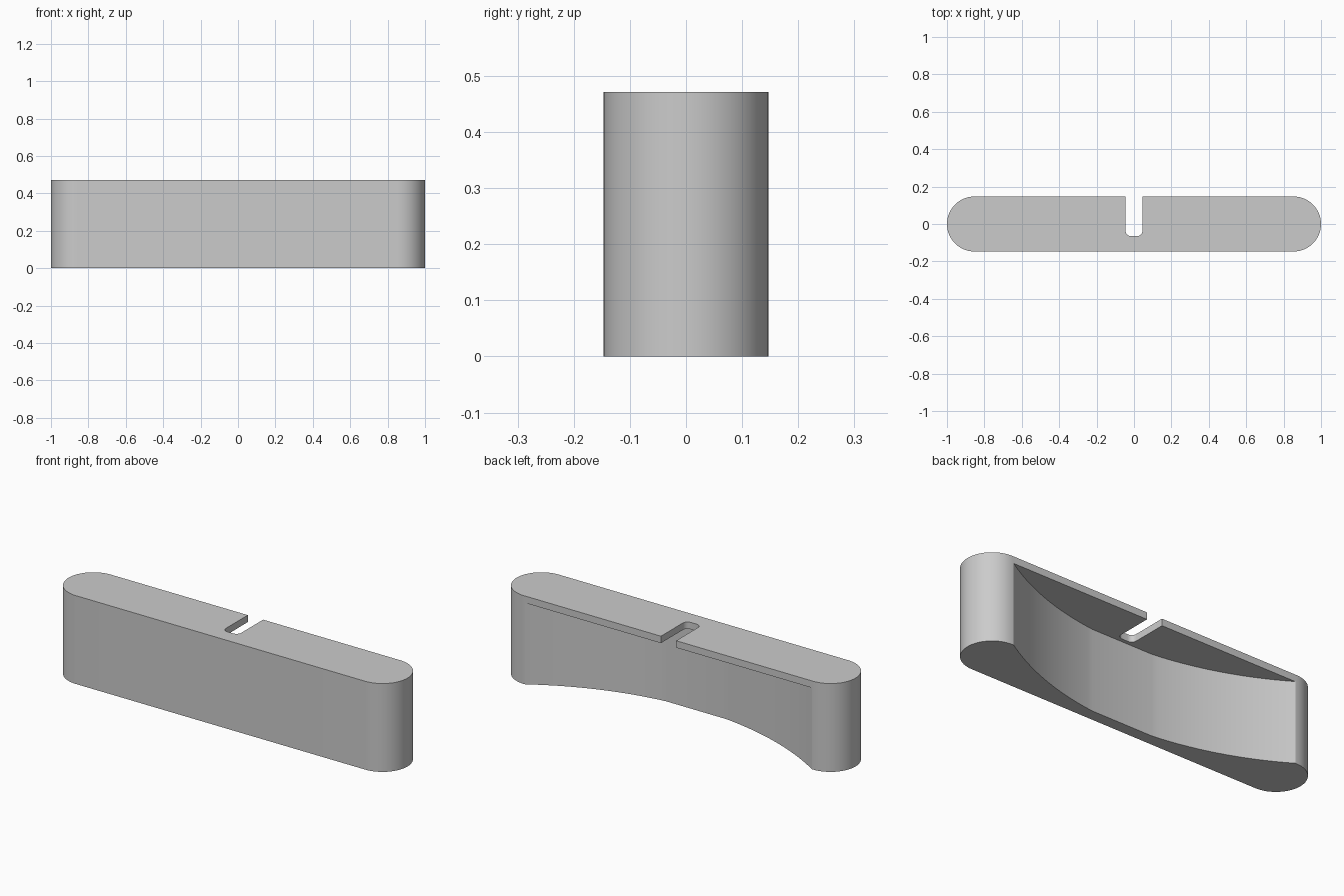
import bpy
import bmesh
from math import sin, cos, pi, sqrt

cube = bpy.data.objects.get("Cube")
if cube:
    bpy.data.objects.remove(cube, do_unlink=True)

HEIGHT = 0.471
HALF_DEPTH = 0.147
CAP_X = 1 - HALF_DEPTH
SHELF_Z = 0.434

grey = bpy.data.materials.new("plain grey")
grey.use_nodes = True
colour = (0.6, 0.6, 0.6, 1)
grey.diffuse_color = colour
grey.node_tree.nodes["Principled BSDF"].inputs["Base Color"].default_value = colour


def arc(cx, cy, r, start, end, steps):
    """Points along a circular arc, angles in radians."""
    angles = [start + (end - start) * i / steps for i in range(steps + 1)]
    return [(cx + r * cos(a), cy + r * sin(a)) for a in angles]


def prism(name, outline, z0, z1):
    """Extrude a flat outline upward into a solid."""
    bm = bmesh.new()
    base = bm.faces.new([bm.verts.new((x, y, z0)) for x, y in outline])
    top = bmesh.ops.extrude_face_region(bm, geom=[base])["geom"]
    verts = [v for v in top if isinstance(v, bmesh.types.BMVert)]
    bmesh.ops.translate(bm, verts=verts, vec=(0, 0, z1 - z0))
    bmesh.ops.recalc_face_normals(bm, faces=bm.faces)
    mesh = bpy.data.meshes.new(name)
    bm.to_mesh(mesh)
    bm.free()
    mesh.materials.append(grey)
    obj = bpy.data.objects.new(name, mesh)
    bpy.context.collection.objects.link(obj)
    return obj


# Round-ended main block
body = prism("body",
             arc(CAP_X, 0, HALF_DEPTH, -pi / 2, pi / 2, 32)
             + arc(-CAP_X, 0, HALF_DEPTH, pi / 2, 3 * pi / 2, 32),
             0, HEIGHT)

# Curved hollow in the back with a flat middle, under the top shelf
radius, centre_y, flat_y, reach = 1.6, 1.505, -0.085, 0.85
flat_x = sqrt(radius ** 2 - (centre_y - flat_y) ** 2)
side = []
for i in range(25):
    x = flat_x + (reach - flat_x) * i / 24
    side.append((x, centre_y - sqrt(radius ** 2 - x ** 2)))
hollow = prism("hollow_cutter",
               [(-x, y) for x, y in reversed(side)] + side
               + [(reach, 0.3), (-reach, 0.3)],
               -0.1, SHELF_Z)

# Round-cornered slot through the top shelf
half, end_y, r = 0.045, -0.065, 0.028
slot = prism("slot_cutter",
             arc(-half + r, end_y + r, r, pi, 3 * pi / 2, 8)
             + arc(half - r, end_y + r, r, 3 * pi / 2, 2 * pi, 8)
             + [(half, 0.3), (-half, 0.3)],
             SHELF_Z - 0.1, HEIGHT + 0.1)

bpy.ops.object.select_all(action="DESELECT")
body.select_set(True)
bpy.context.view_layer.objects.active = body
for cutter in (hollow, slot):
    cutter.hide_render = True
    mod = body.modifiers.new(cutter.name, "BOOLEAN")
    mod.operation = "DIFFERENCE"
    mod.solver = "EXACT"
    mod.object = cutter
    bpy.ops.object.modifier_apply(modifier=mod.name)
    bpy.data.objects.remove(cutter, do_unlink=True)

bpy.ops.object.shade_smooth_by_angle(angle=pi / 6)
